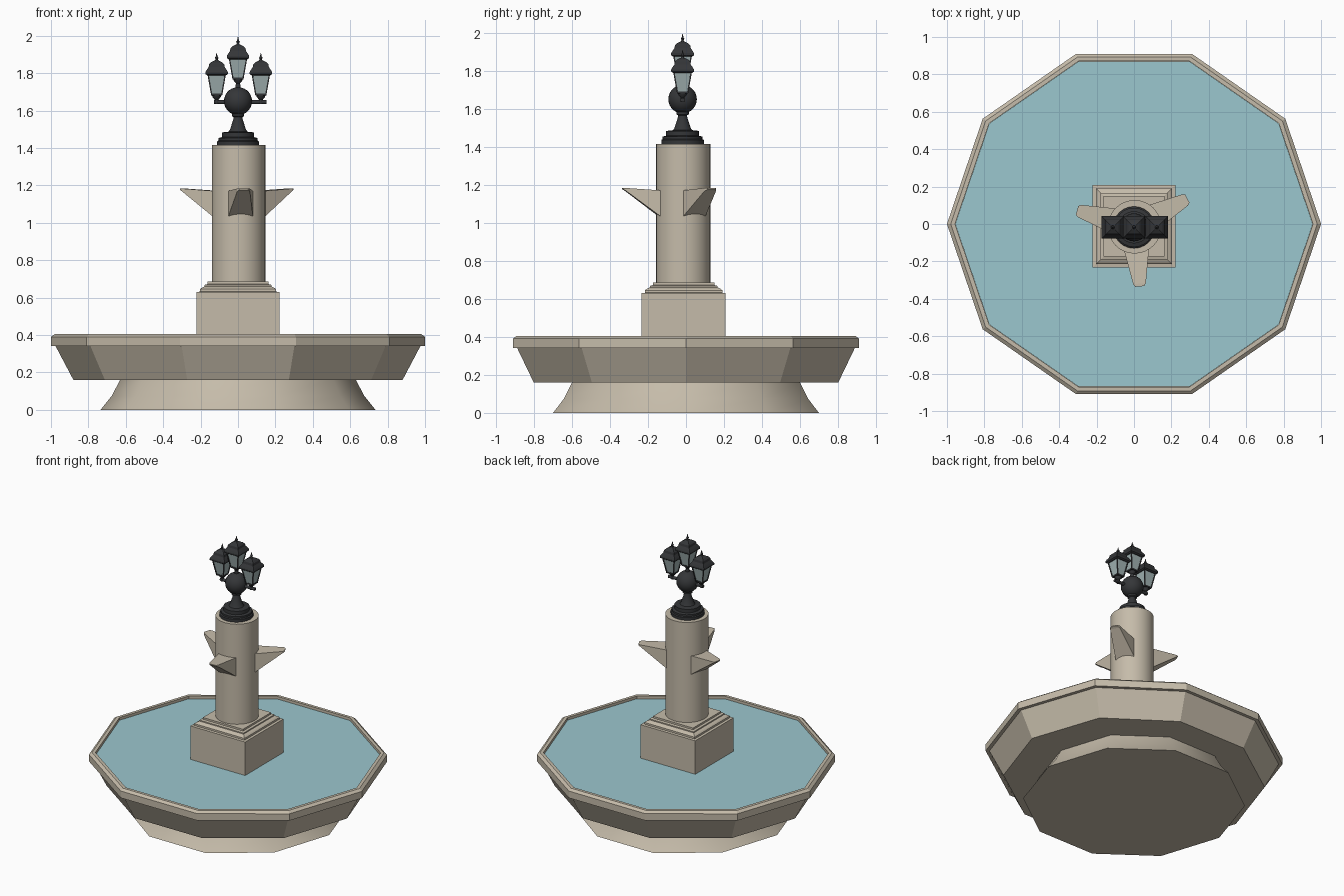
import bpy, bmesh
from math import pi, sin, cos, radians, sqrt
from mathutils import Vector, Matrix

if "Cube" in bpy.data.objects:
    bpy.data.objects.remove(bpy.data.objects["Cube"])


def material(name, rgb):
    m = bpy.data.materials.new(name)
    m.diffuse_color = (*rgb, 1)
    m.use_nodes = True
    m.node_tree.nodes["Principled BSDF"].inputs["Base Color"].default_value = m.diffuse_color
    return m


STONE = material("stone", (0.56, 0.50, 0.40))
WATER = material("water", (0.33, 0.57, 0.62))
IRON = material("iron", (0.035, 0.037, 0.04))
GLASS = material("glass", (0.36, 0.45, 0.45))


def finish(name, bm, mat, smooth=None):
    bmesh.ops.recalc_face_normals(bm, faces=bm.faces)
    me = bpy.data.meshes.new(name)
    bm.to_mesh(me)
    bm.free()
    me.materials.append(mat)
    ob = bpy.data.objects.new(name, me)
    bpy.context.collection.objects.link(ob)
    if smooth:
        bpy.ops.object.select_all(action='DESELECT')
        bpy.context.view_layer.objects.active = ob
        ob.select_set(True)
        bpy.ops.object.shade_smooth_by_angle(angle=radians(smooth))
    return ob


def turned(name, profile, n, mat, at=(0, 0), dz=0, yscale=1, smooth=None):
    """Stack of n-sided rings (radius, z), capped; n=4 takes half-widths."""
    k, turn = (sqrt(2), pi / 4) if n == 4 else (1, 0)
    bm = bmesh.new()
    rings = []
    for r, z in profile:
        rings.append([bm.verts.new((at[0] + k * r * cos(turn + 2 * pi * i / n),
                                    at[1] + k * r * sin(turn + 2 * pi * i / n) * yscale,
                                    z + dz)) for i in range(n)])
    for a, b in zip(rings, rings[1:]):
        for i in range(n):
            j = (i + 1) % n
            bm.faces.new((a[i], a[j], b[j], b[i]))
    bm.faces.new(rings[0][::-1])
    bm.faces.new(rings[-1])
    return finish(name, bm, mat, smooth)


def rod(name, p, q, r, mat, n=4):
    p, q = Vector(p), Vector(q)
    d = q - p
    bm = bmesh.new()
    mtx = Matrix.Translation((p + q) / 2) @ d.to_track_quat('Z', 'Y').to_matrix().to_4x4()
    bmesh.ops.create_cone(bm, cap_ends=True, segments=n, radius1=r, radius2=r,
                          depth=d.length, matrix=mtx)
    return finish(name, bm, mat, 40 if n > 4 else None)


# Foot and ten-sided basin with a lipped rim
turned("basin_foot", [(0.735, 0), (0.675, 0.075), (0.63, 0.16)], 10, STONE, smooth=40)
turned("basin", [(0.88, 0.16), (0.975, 0.34), (1.0, 0.34), (1.0, 0.39), (0.98, 0.405),
                 (0.957, 0.405), (0.957, 0.37)], 10, STONE, yscale=0.957)
turned("water", [(0.956, 0.375), (0.956, 0.386)], 10, WATER, yscale=0.957)

# Square plinth with stepped top, and the round column
turned("plinth", [(0.221, 0.37), (0.221, 0.63), (0.203, 0.632), (0.203, 0.645), (0.195, 0.652),
                  (0.178, 0.66), (0.178, 0.668), (0.162, 0.672), (0.162, 0.685)],
       4, STONE, at=(0, -0.012))
CX, CY = 0.003, -0.015
turned("column", [(0.143, 0.68), (0.143, 1.415)], 32, STONE, at=(CX, CY), smooth=30)


# Tapered spouts around the column
def spout(name, angle):
    bm = bmesh.new()
    sections = [(0.08, 0.070, 1.00, 1.165), (0.12, 0.067, 1.03, 1.17),
                (0.305, 0.034, 1.168, 1.183), (0.32, 0.024, 1.176, 1.183)]
    rings = [[bm.verts.new((x, s * w, z)) for s, z in ((-1, lo), (1, lo), (1, hi), (-1, hi))]
             for x, w, lo, hi in sections]
    for a, b in zip(rings, rings[1:]):
        for i in range(4):
            j = (i + 1) % 4
            bm.faces.new((a[i], a[j], b[j], b[i]))
    bm.faces.new(rings[0])
    bm.faces.new(rings[-1])
    bm.transform(Matrix.Translation((CX, CY, 0)) @ Matrix.Rotation(radians(angle), 4, 'Z'))
    finish(name, bm, STONE)


for name, angle in (("front_spout", -85), ("right_spout", 28), ("left_spout", 164)):
    spout(name, angle)

# Iron lamp standard: stepped base, flared stem, ball and cross arm
LY = -0.018
turned("lamp_base", [(0.112, 1.41), (0.112, 1.435), (0.105, 1.44), (0.105, 1.453),
                     (0.086, 1.458), (0.086, 1.483), (0.05, 1.487), (0.042, 1.50),
                     (0.026, 1.55), (0.023, 1.565), (0.033, 1.57), (0.033, 1.60)],
       24, IRON, at=(0, LY), smooth=35)
bm = bmesh.new()
bmesh.ops.create_uvsphere(bm, u_segments=24, v_segments=14, radius=0.075,
                          matrix=Matrix.Translation((0, LY, 1.65)))
finish("lamp_ball", bm, IRON, 40)
rod("lamp_arm", (-0.128, LY, 1.645), (0.152, LY, 1.645), 0.011, IRON, 12)


# Square lantern: cup, glass, corner bars, roof and finial
def lantern(side, x, dz):
    at = (x, LY)
    turned(side + "_lantern_cup", [(0.011, 1.635), (0.011, 1.66), (0.022, 1.672), (0.026, 1.684)],
           12, IRON, at, dz, smooth=40)
    turned(side + "_lantern_sill", [(0.029, 1.68), (0.030, 1.69)], 4, IRON, at, dz)
    turned(side + "_lantern_glass", [(0.026, 1.685), (0.047, 1.80)], 4, GLASS, at, dz)
    for i, (sx, sy) in enumerate(((1, 1), (1, -1), (-1, 1), (-1, -1))):
        rod(f"{side}_lantern_bar_{i + 1}",
            (x + sx * 0.026, LY + sy * 0.026, 1.682 + dz),
            (x + sx * 0.047, LY + sy * 0.047, 1.80 + dz), 0.005, IRON)
    turned(side + "_lantern_roof", [(0.050, 1.788), (0.060, 1.795), (0.060, 1.806), (0.053, 1.818),
                                    (0.043, 1.832), (0.040, 1.848), (0.030, 1.858), (0.012, 1.867)],
           4, IRON, at, dz)
    turned(side + "_lantern_finial", [(0.012, 1.864), (0.006, 1.874), (0.010, 1.882),
                                      (0.005, 1.889), (0.001, 1.908)], 10, IRON, at, dz, smooth=40)


lantern("left", -0.114, 0)
lantern("right", 0.122, 0)
lantern("centre", 0, 0.086)
rod("centre_lantern_stem", (0, LY, 1.70), (0, LY, 1.74), 0.014, IRON, 12)
